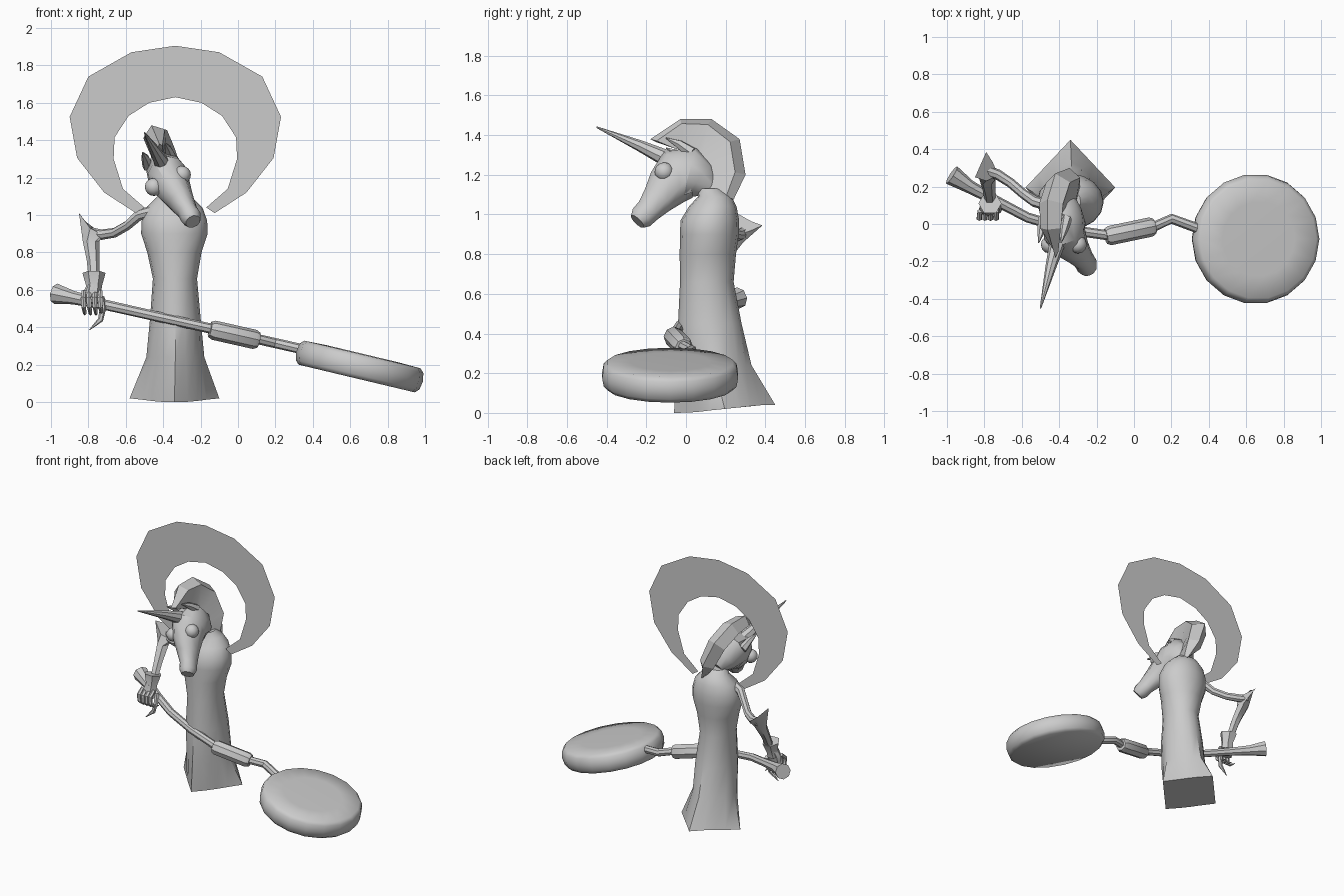
import bpy, bmesh, math
from mathutils import Vector

grey = bpy.data.materials.new("plain grey")
grey.diffuse_color = (0.6, 0.6, 0.6, 1)


def finish(name, bm, smooth=True, angle=40):
    bmesh.ops.recalc_face_normals(bm, faces=bm.faces)
    mesh = bpy.data.meshes.new(name)
    bm.to_mesh(mesh)
    bm.free()
    ob = bpy.data.objects.new(name, mesh)
    bpy.context.collection.objects.link(ob)
    mesh.materials.append(grey)
    if smooth:
        bpy.ops.object.select_all(action='DESELECT')
        ob.select_set(True)
        bpy.context.view_layer.objects.active = ob
        bpy.ops.object.shade_smooth_by_angle(angle=math.radians(angle))
    return ob


def skin(name, rings, smooth=True, angle=40):
    """Join rings of equal length into a capped skin."""
    bm = bmesh.new()
    vr = [[bm.verts.new(p) for p in ring] for ring in rings]
    n = len(vr[0])
    for a, b in zip(vr, vr[1:]):
        for i in range(n):
            bm.faces.new((a[i], a[(i + 1) % n], b[(i + 1) % n], b[i]))
    bm.faces.new(vr[0])
    bm.faces.new(vr[-1])
    return finish(name, bm, smooth, angle)


def tube(name, stations, sides=10, up=(0, 0, 1), angle=40):
    """Stations are (x, y, z, half width, half height) along a path."""
    pts = [Vector(s[:3]) for s in stations]
    rings = []
    for i, s in enumerate(stations):
        t = (pts[min(i + 1, len(pts) - 1)] - pts[max(i - 1, 0)]).normalized()
        side = t.cross(Vector(up)).normalized()
        top = side.cross(t)
        h = s[4] if len(s) > 4 else s[3]
        rings.append([pts[i] + side * s[3] * math.cos(k * math.tau / sides)
                      + top * h * math.sin(k * math.tau / sides) for k in range(sides)])
    return skin(name, rings, angle=angle)


# robe: diamond hem blending into round waist, chest and neck
robe = []
for z, x, y, rx, ry, diamond in [
        (0.02, -0.34, 0.195, 0.24, 0.255, 1), (0.24, -0.335, 0.14, 0.155, 0.19, 0.35),
        (0.45, -0.335, 0.12, 0.135, 0.16, 0), (0.66, -0.337, 0.105, 0.118, 0.135, 0),
        (0.80, -0.34, 0.11, 0.145, 0.142, 0), (0.90, -0.34, 0.118, 0.178, 0.148, 0),
        (0.97, -0.34, 0.12, 0.175, 0.148, 0), (1.04, -0.34, 0.135, 0.15, 0.12, 0),
        (1.09, -0.34, 0.145, 0.10, 0.085, 0), (1.13, -0.345, 0.12, 0.06, 0.06, 0)]:
    ring = []
    for k in range(16):
        c, s = math.cos(k * math.tau / 16), math.sin(k * math.tau / 16)
        f = 1 - diamond + diamond / (abs(c) + abs(s))
        ring.append((x + rx * c * f, y + ry * s * f, z + (0.02 * s if diamond == 1 else 0)))
    robe.append(ring)
skin("robe", robe, angle=35)

# crescent halo: thin flat sheet mirrored about its middle
outer = [(0, 1.905), (0.235, 1.87), (0.465, 1.74), (0.565, 1.525),
         (0.525, 1.305), (0.38, 1.12), (0.21, 1.01)]
inner = [(0, 1.63), (0.14, 1.60), (0.25, 1.53), (0.325, 1.415),
         (0.33, 1.30), (0.28, 1.14), (0.165, 1.04)]
bm = bmesh.new()
for sx in (-1, 1):
    o, n = ([bm.verts.new((-0.335 + sx * x, 0.1, z)) for x, z in row] for row in (outer, inner))
    for i in range(6):
        bm.faces.new((o[i], o[i + 1], n[i + 1], n[i])[::sx])
bmesh.ops.remove_doubles(bm, verts=bm.verts, dist=1e-4)
finish("crescent_halo", bm, smooth=False)

# head, rolled to one side
lean = Vector((-0.42, 0, 0.91))
tube("head", [(-0.35, 0.13, 1.13, 0.045), (-0.365, 0.08, 1.17, 0.09, 0.10),
              (-0.375, 0.02, 1.205, 0.11, 0.145), (-0.37, -0.04, 1.20, 0.11, 0.14),
              (-0.345, -0.09, 1.14, 0.095, 0.115), (-0.305, -0.145, 1.075, 0.072, 0.085),
              (-0.27, -0.19, 1.02, 0.055, 0.066), (-0.25, -0.225, 0.985, 0.056, 0.062),
              (-0.24, -0.245, 0.965, 0.042, 0.045)], 10, lean)

# eyes
for name, loc in (("right_eye", (-0.45, -0.11, 1.15)), ("left_eye", (-0.30, -0.11, 1.215))):
    bm = bmesh.new()
    bmesh.ops.create_uvsphere(bm, u_segments=12, v_segments=8, radius=0.048)
    bmesh.ops.translate(bm, verts=bm.verts, vec=loc)
    finish(name, bm)

# horn
tube("horn", [(-0.39, -0.03, 1.25, 0.05), (-0.445, -0.23, 1.345, 0.029),
              (-0.50, -0.45, 1.44, 0.004)], 8)

# ears
for name, x, z in (("right_ear", -0.48, 1.26), ("left_ear", -0.36, 1.31)):
    tube(name, [(x, 0.03, z, 0.032), (x - 0.015, -0.035, z + 0.045, 0.022),
                (x - 0.03, -0.10, z + 0.075, 0.003)], 6)

# crest: sharp fin around the back of the head
profile = [(-0.18, 1.38, -0.05, 1.33, 0.012), (-0.03, 1.48, 0.0, 1.32, 0.06),
           (0.13, 1.48, 0.05, 1.29, 0.07), (0.27, 1.38, 0.08, 1.24, 0.07),
           (0.30, 1.20, 0.09, 1.18, 0.06), (0.24, 1.075, 0.09, 1.13, 0.012)]
across = Vector((0.91, 0, 0.30))
crest = []
for y, z, ry, rz, w in profile:
    ridge = Vector((-0.345 - 0.42 * (z - 1.2), y, z))
    root = Vector((-0.345 - 0.42 * (rz - 1.2), ry, rz))
    edge = ridge.lerp(root, 0.25)
    crest.append([ridge, edge + across * w, root, edge - across * w])
skin("crest", crest, angle=20)

# upper arm
tube("upper_arm", [(-0.46, 0.10, 1.02, 0.03), (-0.53, 0.12, 1.00, 0.03),
                   (-0.59, 0.16, 0.945, 0.026), (-0.66, 0.22, 0.905, 0.026),
                   (-0.73, 0.265, 0.895, 0.028), (-0.79, 0.285, 0.905, 0.03)], 8)

# forearm sleeve with a pointed, slanted elbow opening
tips = [(-0.85, 0.25, 1.01), (-0.815, 0.33, 0.965), (-0.79, 0.385, 0.945),
        (-0.755, 0.33, 0.92), (-0.725, 0.26, 0.895), (-0.79, 0.23, 0.93)]
sleeve = [tips]
for x, y, z, r in ((-0.785, 0.25, 0.86, 0.045), (-0.775, 0.18, 0.76, 0.034),
                   (-0.77, 0.12, 0.65, 0.028)):
    sleeve.append([(x + r * math.cos(math.pi - k * math.tau / 6),
                    y + r * math.sin(math.pi - k * math.tau / 6), z) for k in range(6)])
skin("forearm_sleeve", sleeve, angle=50)

# flared cuff and palm
tube("cuff", [(-0.77, 0.11, 0.69, 0.062), (-0.77, 0.095, 0.62, 0.042),
              (-0.775, 0.085, 0.58, 0.045)], 6, (0, 1, 0))
tube("palm", [(-0.775, 0.09, 0.62, 0.036), (-0.78, 0.08, 0.575, 0.05, 0.035),
              (-0.78, 0.075, 0.53, 0.045, 0.025)], 8, (0, 1, 0))

# clawed fingers wrapped over the staff
for i in range(4):
    x = -0.825 + i * 0.03
    tube(f"finger_{i + 1}", [(x, 0.07, 0.59, 0.013), (x - 0.003, 0.03, 0.555, 0.015),
                             (x, 0.03, 0.51, 0.014), (x + 0.006, 0.07, 0.475, 0.010),
                             (x + 0.006, 0.12, 0.465, 0.002)], 6, (1, 0, 0))
tube("thumb_claw", [(-0.73, 0.10, 0.56, 0.017), (-0.722, 0.075, 0.50, 0.017),
                    (-0.735, 0.065, 0.44, 0.015), (-0.795, 0.06, 0.385, 0.002)], 6, (0, 1, 0))


# staff with flared butt, thick grip and bent neck
def staff_z(x):
    return 0.585 - (x + 1) * 0.225


tube("staff", [(x, y, staff_z(x), r) for x, y, r in (
    (-0.975, 0.262, 0.055), (-0.88, 0.20, 0.036), (-0.74, 0.125, 0.028), (-0.57, 0.035, 0.027),
    (-0.35, -0.03, 0.027), (-0.13, -0.062, 0.027), (0.09, -0.022, 0.027),
    (0.20, 0.028, 0.027), (0.36, -0.03, 0.027))], 8)
tube("staff_grip", [(x, y, staff_z(x) - 0.005, r) for x, y, r in (
    (-0.15, -0.066, 0.042), (-0.13, -0.062, 0.052), (0.09, -0.016, 0.052), (0.11, -0.012, 0.042))], 8)

# round mallet head, tilted along the staff
tilt = math.radians(13.4)
axis = Vector((math.sin(tilt), 0, math.cos(tilt)))
along = Vector((math.cos(tilt), 0, -math.sin(tilt)))
centre = Vector((0.65, -0.08, 0.19))
disc = []
for h, r in ((-0.066, 0.32), (-0.045, 0.34), (0, 0.348), (0.045, 0.34), (0.066, 0.32), (0.07, 0.2)):
    disc.append([centre + axis * h + along * r * math.cos(k * math.tau / 18)
                 + Vector((0, r * math.sin(k * math.tau / 18), 0)) for k in range(18)])
skin("mallet_disc", disc, angle=60)
